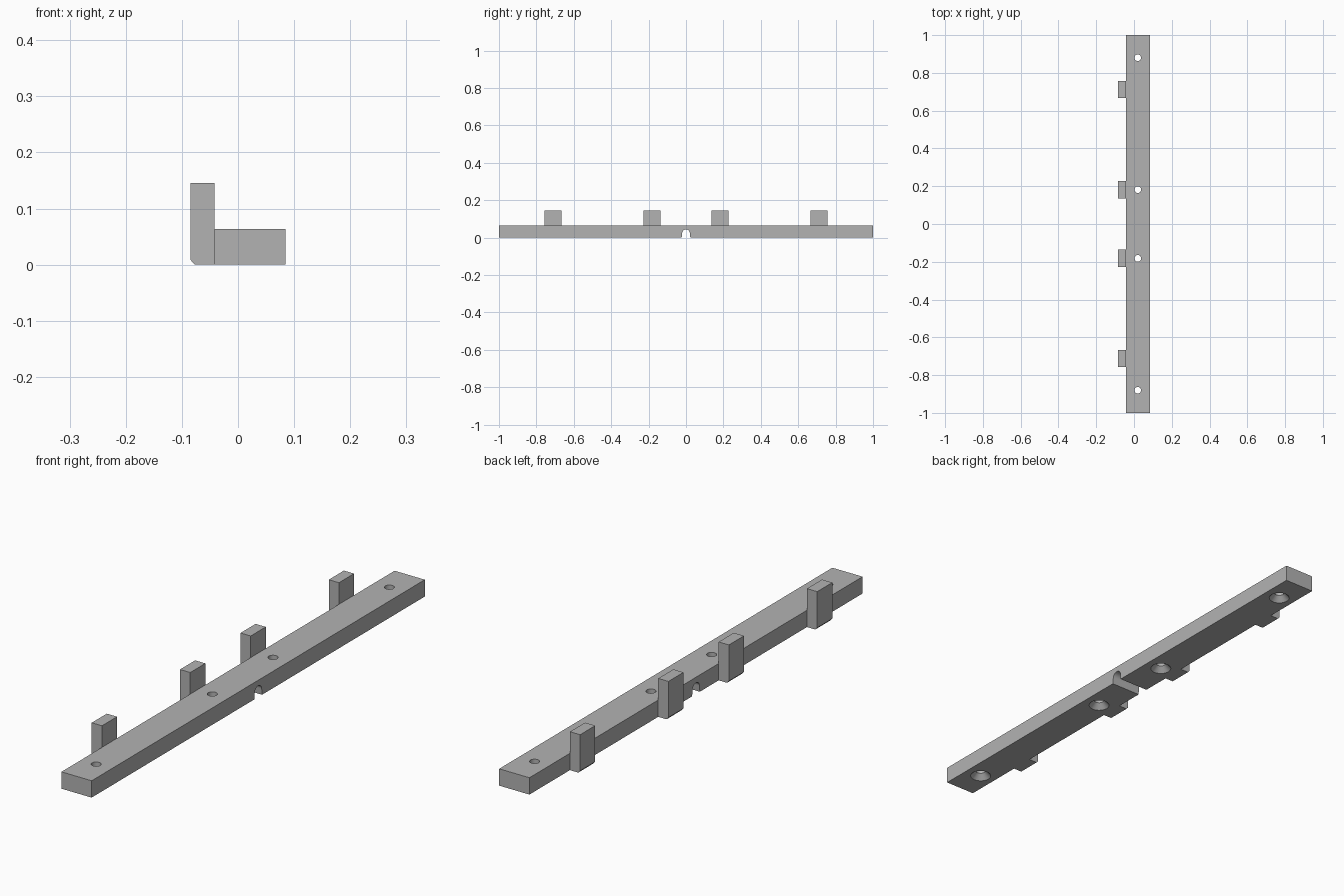
import bpy, bmesh, math

if "Cube" in bpy.data.objects:
    bpy.data.objects.remove(bpy.data.objects["Cube"])

grey = bpy.data.materials.new("plain grey")
grey.diffuse_color = (0.45, 0.45, 0.45, 1)
grey.use_nodes = True
grey.node_tree.nodes["Principled BSDF"].inputs["Base Color"].default_value = grey.diffuse_color


def finish(name, bm):
    bmesh.ops.recalc_face_normals(bm, faces=bm.faces)
    me = bpy.data.meshes.new(name)
    bm.to_mesh(me)
    bm.free()
    ob = bpy.data.objects.new(name, me)
    bpy.context.collection.objects.link(ob)
    me.materials.append(grey)
    return ob


def extrude(name, pts, vec):
    """Closed outline pushed along a vector."""
    bm = bmesh.new()
    f = bm.faces.new([bm.verts.new(p) for p in pts])
    r = bmesh.ops.extrude_face_region(bm, geom=[f])
    bmesh.ops.translate(bm, vec=vec, verts=[v for v in r["geom"] if isinstance(v, bmesh.types.BMVert)])
    return finish(name, bm)


def lathe(name, prof, x, y, n=40):
    """Solid of revolution about a vertical axis, capped at both ends."""
    bm = bmesh.new()
    rings = [[bm.verts.new((x + r * math.cos(2 * math.pi * i / n), y + r * math.sin(2 * math.pi * i / n), z))
              for i in range(n)] for r, z in prof]
    for a, b in zip(rings, rings[1:]):
        for i in range(n):
            j = (i + 1) % n
            bm.faces.new((a[i], a[j], b[j], b[i]))
    bm.faces.new(rings[0])
    bm.faces.new(rings[-1])
    return finish(name, bm)


X0, X1, H = -0.042, 0.085, 0.064

# Long mounting bar
bar = extrude("mounting_bar", [(X0, -1, 0), (X1, -1, 0), (X1, -1, H), (X0, -1, H)], (0, 2, 0))

# Cable notch across the underside: straight sides with an arched top
R, ZC = 0.021, 0.022
arch = [(-0.1, R * math.cos(math.pi * i / 20), ZC + R * math.sin(math.pi * i / 20)) for i in range(21)]
cutters = [extrude("notch_cutter", [(-0.1, -0.024, -0.01), (-0.1, 0.024, -0.01)] + arch, (0.3, 0, 0))]

# Screw holes, countersunk from below
for y in (-0.88, -0.182, 0.182, 0.88):
    cutters.append(lathe("screw_hole_cutter",
                         [(0.038, -0.01), (0.038, 0), (0.0175, 0.021), (0.0175, H + 0.01)], 0.02, y))

for c in cutters:
    c.hide_render = True
    c.hide_set(True)
    m = bar.modifiers.new("cut", 'BOOLEAN')
    m.operation, m.solver, m.object = 'DIFFERENCE', 'EXACT', c

# Upright tabs with a chamfered lower outer edge
W = 0.0905
for y in (-0.7115, -0.1815, 0.1815, 0.7115):
    outline = [(-0.077, 0), (X0, 0), (X0, 0.146), (-0.085, 0.146), (-0.085, 0.009)]
    extrude("upright_tab", [(x, y - W / 2, z) for x, z in outline], (0, W, 0))

# Smooth the hole and notch walls, keep edges sharp
bpy.ops.object.select_all(action='DESELECT')
bpy.context.view_layer.objects.active = bar
bar.select_set(True)
for m in [m.name for m in bar.modifiers]:
    bpy.ops.object.modifier_apply(modifier=m)
bpy.ops.object.shade_smooth_by_angle(angle=math.radians(30))
for c in cutters:
    bpy.data.objects.remove(c)
